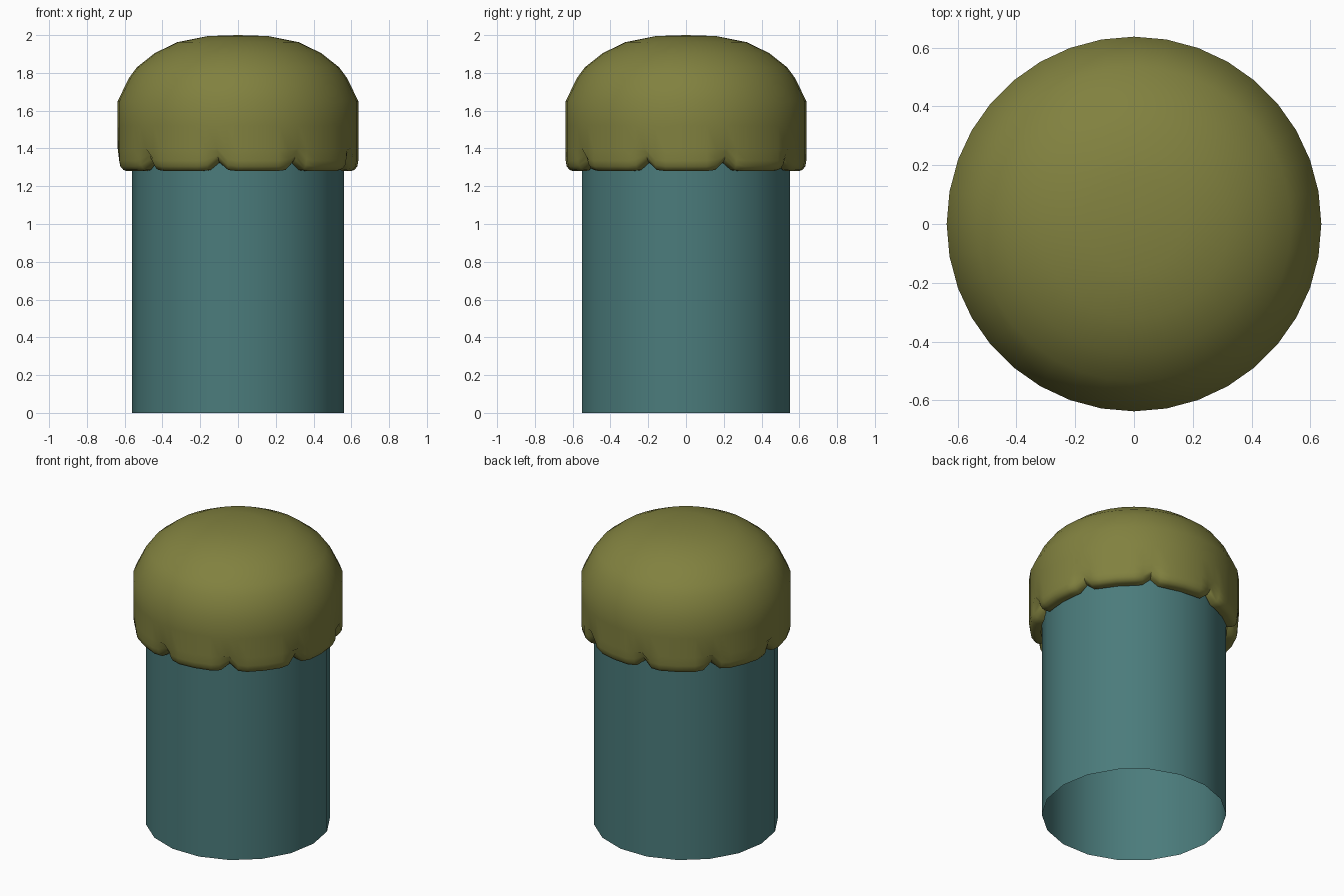
import bpy, bmesh
from math import sin, cos, radians, pi

if "Cube" in bpy.data.objects:
    bpy.data.objects.remove(bpy.data.objects["Cube"])


def finish(name, bm, color):
    bmesh.ops.recalc_face_normals(bm, faces=bm.faces)
    mesh = bpy.data.meshes.new(name)
    bm.to_mesh(mesh)
    bm.free()
    obj = bpy.data.objects.new(name, mesh)
    bpy.context.collection.objects.link(obj)
    mat = bpy.data.materials.new(name + "_color")
    mat.diffuse_color = color
    mat.use_nodes = True
    mat.node_tree.nodes["Principled BSDF"].inputs["Base Color"].default_value = mat.diffuse_color
    mesh.materials.append(mat)
    bpy.ops.object.select_all(action='DESELECT')
    obj.select_set(True)
    bpy.context.view_layer.objects.active = obj
    bpy.ops.object.shade_smooth_by_angle(angle=radians(50))
    return obj


def bridge(bm, a, b):
    n = len(a)
    for i in range(n):
        j = (i + 1) % n
        bm.faces.new((a[i], a[j], b[j], b[i]))


# Stem: open 18-sided tube
bm = bmesh.new()
rings = [[bm.verts.new((0.56 * cos(2 * pi * i / 18), 0.56 * sin(2 * pi * i / 18), z))
          for i in range(18)] for z in (0, 1.65)]
bridge(bm, *rings)
finish("stem", bm, (0.07, 0.2, 0.2, 1))

# Cap: domed shell; third value is how far the notches lift that ring
profile = [
    (0.16, 1.995, 0), (0.32, 1.963, 0), (0.44, 1.905, 0), (0.535, 1.83, 0),
    (0.578, 1.772, 0), (0.637, 1.65, 0), (0.637, 1.52, 0), (0.637, 1.39, 0.01),
    (0.637, 1.335, 0.05), (0.632, 1.305, 0.06), (0.617, 1.287, 0.055),
    (0.60, 1.28, 0.048), (0.565, 1.28, 0.045), (0.563, 1.36, 0),
    (0.563, 1.65, 0), (0.47, 1.80, 0), (0.28, 1.89, 0),
]
COLS = 72


def notch(i):
    # Nine scallops, with a pinch every 40 degrees starting at 20
    d = abs((i * 5 - 20 + 20) % 40 - 20)
    return {0: 1.0, 5: 0.12}.get(d, 0.0)


bm = bmesh.new()
rings = []
for r, z, lift in profile:
    ring = []
    for i in range(COLS):
        a = radians(i * 5)
        k = notch(i)
        # odd columns lie on the chord so the outline stays 36-sided
        rr = r * (cos(radians(5)) if i % 2 else 1)
        if lift > 0.03 and r > 0.59:
            rr -= 0.02 * k
        ring.append(bm.verts.new((rr * cos(a), rr * sin(a), z + lift * k)))
    rings.append(ring)
for a, b in zip(rings, rings[1:]):
    bridge(bm, a, b)
for ring, z in ((rings[0], 2.0), (rings[-1], 1.92)):
    tip = bm.verts.new((0, 0, z))
    for i in range(COLS):
        bm.faces.new((ring[i], ring[(i + 1) % COLS], tip))
finish("scalloped_cap", bm, (0.22, 0.22, 0.05, 1))
